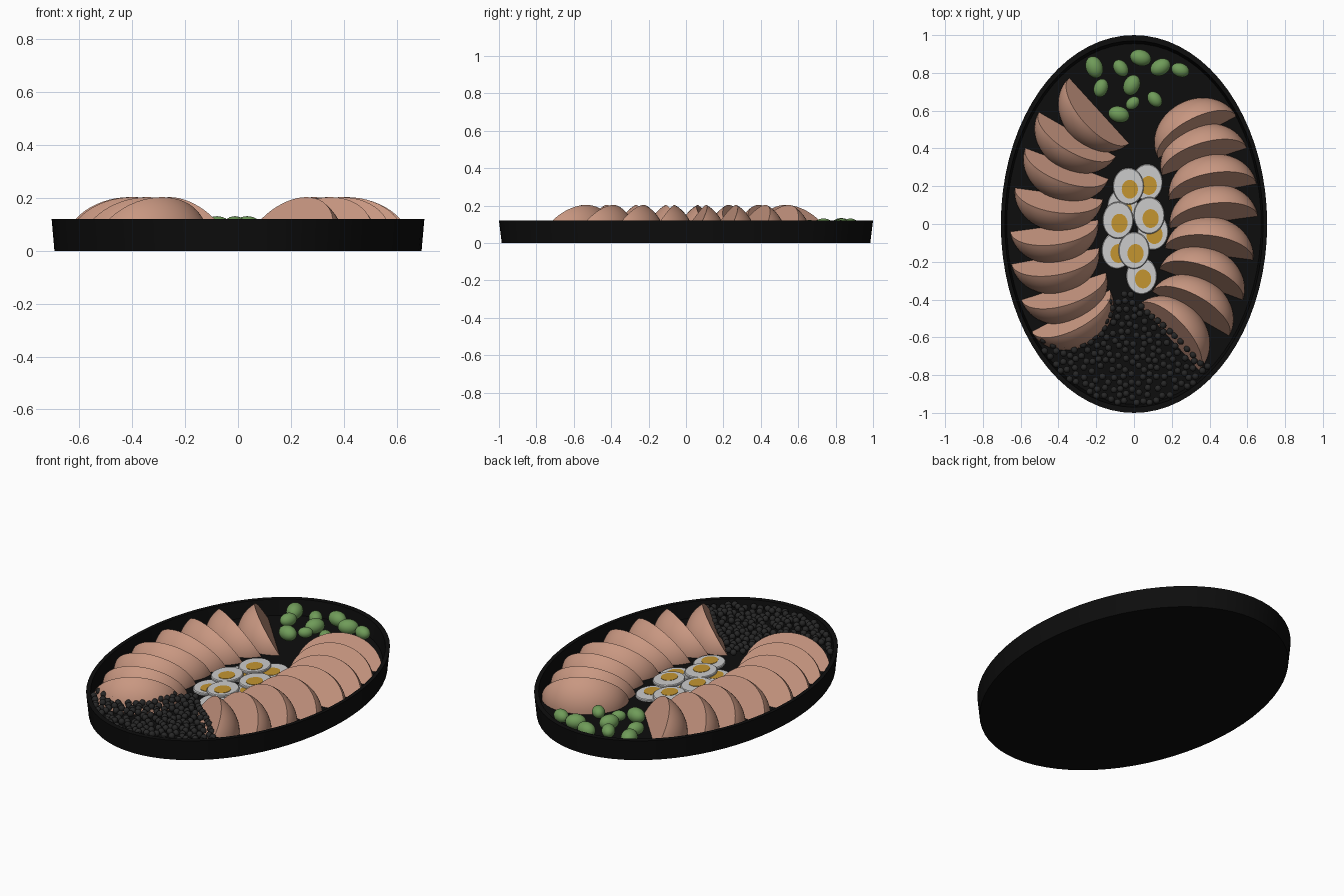
import bpy, bmesh, math, random
from mathutils import Vector, Matrix

if "Cube" in bpy.data.objects:
    bpy.data.objects.remove(bpy.data.objects["Cube"])

random.seed(4)


def material(name, col):
    m = bpy.data.materials.new(name)
    m.diffuse_color = (*col, 1)
    m.use_nodes = True
    m.node_tree.nodes["Principled BSDF"].inputs["Base Color"].default_value = m.diffuse_color
    return m


BLACK = material("black_glaze", (0.004, 0.004, 0.004))
DOUGH = material("dough", (0.58, 0.31, 0.22))
GREEN = material("bean_green", (0.16, 0.33, 0.10))
WHITE = material("egg_white", (0.6, 0.6, 0.6))
YOLK = material("egg_yolk", (0.55, 0.30, 0.03))
PEARL = material("dark_pearl", (0.02, 0.02, 0.02))


def finish(bm, name, mats, angle=35):
    bmesh.ops.recalc_face_normals(bm, faces=bm.faces)
    me = bpy.data.meshes.new(name)
    bm.to_mesh(me)
    bm.free()
    for m in mats:
        me.materials.append(m)
    ob = bpy.data.objects.new(name, me)
    bpy.context.collection.objects.link(ob)
    bpy.context.view_layer.objects.active = ob
    ob.select_set(True)
    bpy.ops.object.shade_smooth_by_angle(angle=math.radians(angle))
    ob.select_set(False)
    return ob


def lathe(bm, profile, n, rx, ry, center=(0, 0, 0), mat=0):
    """Closed elliptical solid from (radius fraction, z) rings, capped at both ends."""
    c = Vector(center)
    rings = [[bm.verts.new(c + Vector((rx * r * math.cos(math.tau * i / n),
                                       ry * r * math.sin(math.tau * i / n), z)))
              for i in range(n)] for r, z in profile]
    faces = [bm.faces.new(rings[0]), bm.faces.new(rings[-1])]
    for a, b in zip(rings, rings[1:]):
        for i in range(n):
            j = (i + 1) % n
            faces.append(bm.faces.new((a[i], a[j], b[j], b[i])))
    for f in faces:
        f.material_index = mat


# Oval tray with a thin raised wall
bm = bmesh.new()
lathe(bm, [(0.985, 0), (1, 0.12), (0.97, 0.12), (0.955, 0.03)], 72, 0.705, 1.0)
finish(bm, "oval_tray", [BLACK])

# Half-moon dumpling: a wedge of an ellipsoid lying on its side
def dumpling_mesh(bm, a=0.235, r=0.2, wedge=math.radians(60), nu=28, nt=10):
    tips = [bm.verts.new((a, 0, 0)), bm.verts.new((-a, 0, 0))]
    arcs = []
    for k in range(nt + 1):
        t = wedge * k / nt
        arcs.append([tips[0]] + [
            bm.verts.new((a * math.cos(math.pi * i / nu),
                          r * math.sin(math.pi * i / nu) * math.cos(t),
                          r * math.sin(math.pi * i / nu) * math.sin(t)))
            for i in range(1, nu)] + [tips[1]])
    for p, q in zip(arcs, arcs[1:]):
        for i in range(nu):
            quad = list(dict.fromkeys((p[i], p[i + 1], q[i + 1], q[i])))
            bm.faces.new(quad)
    bm.faces.new(arcs[0])
    bm.faces.new(arcs[-1])


# Chord ends (outer, inner) of the left row; the right row is its half turn
CHORDS = [((-.34, .77), (-.03, .43)), ((-.50, .59), (-.10, .36)),
          ((-.57, .40), (-.14, .24)), ((-.625, .19), (-.17, .13)),
          ((-.645, -.04), (-.20, .02)), ((-.635, -.21), (-.20, -.13)),
          ((-.59, -.40), (-.155, -.26)), ((-.54, -.57), (-.13, -.35))]
for side, turn in (("left", 0), ("right", math.pi)):
    for n, (p, q) in enumerate(CHORDS, 1):
        bm = bmesh.new()
        dumpling_mesh(bm)
        ang = math.atan2(p[1] - q[1], p[0] - q[0])
        mid = Vector(((p[0] + q[0]) / 2, (p[1] + q[1]) / 2, 0.03))
        bm.transform(Matrix.Rotation(turn, 4, 'Z') @ Matrix.Translation(mid)
                     @ Matrix.Rotation(ang, 4, 'Z'))
        finish(bm, f"dumpling_{side}_{n}", [DOUGH])

# Egg slices: bottom layer first, then the ones resting on top
EGGS = [(.07, .22, 0), (.10, -.04, 0), (-.06, .09, 0), (-.09, -.14, 0), (.04, -.275, 0),
        (-.03, .20, 1), (-.085, .02, 1), (.08, .045, 1), (0, -.14, 1)]
for n, (x, y, layer) in enumerate(EGGS, 1):
    z = 0.03 + 0.014 * layer
    bm = bmesh.new()
    lathe(bm, [(0.94, 0), (1, 0.004), (1, 0.012), (0.95, 0.016)], 32, 0.082, 0.098, (x, y, z))
    lathe(bm, [(1, 0.012), (1, 0.018)], 24, 0.043, 0.05, (x + 0.008, y - 0.016, z), 1)
    finish(bm, f"egg_slice_{n}", [WHITE, YOLK])

# Green beans: x, y, long-axis angle, size
BEANS = [(-.21, .83, 110, 1.1), (-.07, .825, 125, .9), (.035, .88, 165, 1.05),
         (.14, .83, 30, 1.05), (.245, .815, 160, .9), (-.175, .72, 70, .92),
         (-.012, .735, 65, 1.05), (-.007, .64, 40, .75), (.11, .66, 130, .85),
         (-.08, .58, 165, 1.05)]
for n, (x, y, deg, s) in enumerate(BEANS, 1):
    bm = bmesh.new()
    bmesh.ops.create_uvsphere(bm, u_segments=24, v_segments=14, radius=s)
    bm.transform(Matrix.Translation((x, y, 0.089))
                 @ Matrix.Rotation(math.radians(deg), 4, 'Z')
                 @ Matrix.Diagonal((0.054, 0.041, 0.04, 1)))
    finish(bm, f"green_bean_{n}", [GREEN], 60)

# Dark pearls packed into the front end of the tray
def in_bed(x, y):
    if (x / 0.67) ** 2 + (y / 0.955) ** 2 > 1:
        return False
    return y < -0.36 - (0.53 * (-.03 - x) if x < -.03 else 0.93 * (x + .03))


pearls = []
for _ in range(9000):
    x, y = random.uniform(-.55, .45), random.uniform(-.96, -.36)
    if in_bed(x, y) and all((x - a) ** 2 + (y - b) ** 2 > 0.033 ** 2 for a, b in pearls):
        pearls.append((x, y))
bm = bmesh.new()
for x, y in pearls:
    bmesh.ops.create_uvsphere(bm, u_segments=12, v_segments=8, radius=0.018,
                              matrix=Matrix.Translation((x, y, random.uniform(.088, .1))))
finish(bm, "dark_pearls", [PEARL], 60)
